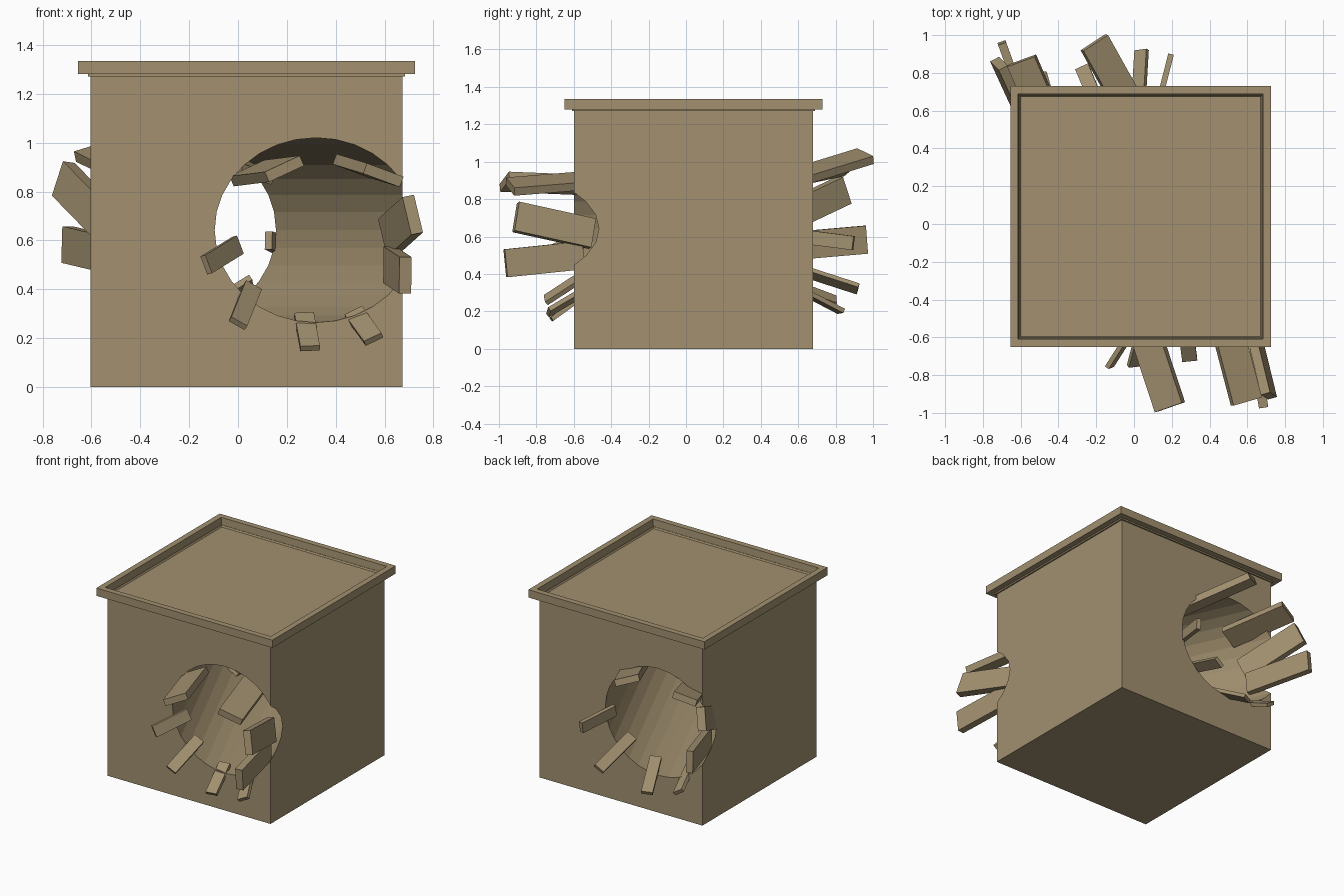
import bpy, bmesh, math
from mathutils import Vector, Matrix

if "Cube" in bpy.data.objects:
    bpy.data.objects.remove(bpy.data.objects["Cube"])

wood = bpy.data.materials.new("tan_wood")
wood.diffuse_color = (0.36, 0.28, 0.16, 1)
wood.use_nodes = True
wood.node_tree.nodes["Principled BSDF"].inputs["Base Color"].default_value = wood.diffuse_color


def make_object(name, bm):
    bmesh.ops.recalc_face_normals(bm, faces=bm.faces)
    mesh = bpy.data.meshes.new(name)
    bm.to_mesh(mesh)
    bm.free()
    mesh.materials.append(wood)
    ob = bpy.data.objects.new(name, mesh)
    bpy.context.collection.objects.link(ob)
    return ob


def plank(name, start, end, across, width, thick):
    """Board from start to end; across is the direction of its width."""
    a, b = Vector(start), Vector(end)
    d = (b - a).normalized()
    w = Vector(across)
    w = (w - d * w.dot(d)).normalized()
    t = d.cross(w)
    rot = Matrix((w, d, t)).transposed().to_4x4()
    size = Matrix.Diagonal((width, (b - a).length, thick, 1))
    bm = bmesh.new()
    bmesh.ops.create_cube(bm, size=1, matrix=Matrix.Translation((a + b) / 2) @ rot @ size)
    return make_object(name, bm)


# Crate with a stepped rim and sunken top: square rings (half width, height)
CX, CY = 0.035, 0.04
rings = [(0.639, 0), (0.639, 1.27), (0.649, 1.27), (0.649, 1.28), (0.69, 1.28),
         (0.69, 1.335), (0.649, 1.335), (0.649, 1.28), (0.639, 1.28), (0.639, 1.272)]
# keep the sunken floor just inside the lip so the shell stays closed
rings[-2:] = [(0.642, 1.285), (0.636, 1.275)]
rings[-3] = (0.645, 1.285)
bm = bmesh.new()
loops = [[bm.verts.new((CX + sx * h, CY + sy * h, z))
          for sx, sy in ((-1, -1), (1, -1), (1, 1), (-1, 1))] for h, z in rings]
for lo, hi in zip(loops, loops[1:]):
    for i in range(4):
        j = (i + 1) % 4
        bm.faces.new((lo[i], lo[j], hi[j], hi[i]))
bm.faces.new(loops[0][::-1])
bm.faces.new(loops[-1])
crate = make_object("crate", bm)

# Slanted round tunnel cut from front to back
axis = Vector((-0.58, 1.28, 0)).normalized()
side = Vector((axis.y, -axis.x, 0))
rot = Matrix((side, Vector((0, 0, 1)), -axis)).transposed().to_4x4()
if rot.determinant() < 0:
    rot = Matrix((side, Vector((0, 0, 1)), axis)).transposed().to_4x4()
bm = bmesh.new()
bmesh.ops.create_cone(bm, cap_ends=True, segments=32, radius1=0.378, radius2=0.378, depth=3,
                      matrix=Matrix.Translation((0.03, CY, 0.642)) @ rot)
cutter = make_object("tunnel_cutter", bm)
cutter.hide_render = True
mod = crate.modifiers.new("tunnel", 'BOOLEAN')
mod.operation = 'DIFFERENCE'
mod.solver = 'EXACT'
mod.object = cutter
bpy.context.view_layer.objects.active = crate
bpy.ops.object.modifier_apply(modifier="tunnel")
bpy.data.objects.remove(cutter)

# Broken boards around the front opening
front = [
    ((0.0, -0.55, 0.58), (-0.13, -0.755, 0.50), (0.02, 0, -0.075), 0.08, 0.025),
    ((0.06, -0.52, 0.41), (0.0, -0.75, 0.26), (0.06, 0, -0.04), 0.075, 0.025),
    ((0.27, -0.53, 0.295), (0.295, -0.72, 0.158), (0.08, 0.01, 0.005), 0.08, 0.025),
    ((0.475, -0.55, 0.305), (0.555, -0.735, 0.195), (0.065, 0.02, 0.04), 0.08, 0.025),
    ((0.62, -0.55, 0.50), (0.685, -0.965, 0.457), (0, 0, 1), 0.15, 0.05),
    ((0.615, -0.50, 0.615), (0.715, -0.91, 0.705), (0.03, 0, -0.155), 0.16, 0.05),
    ((0.47, -0.465, 0.905), (0.595, -0.94, 0.867), (0.148, 0.045, -0.055), 0.165, 0.045),
    ((0.045, -0.53, 0.875), (0.19, -0.97, 0.893), (0.153, 0.04, 0.07), 0.165, 0.045),
]
# Broken boards around the back opening
back = [
    ((0.08, 0.44, 0.87), (-0.21, 0.96, 1.03), (0.135, 0.075, -0.045), 0.16, 0.045),
    ((-0.42, 0.46, 0.88), (-0.595, 0.865, 0.965), (0.15, 0.07, 0.05), 0.16, 0.045),
    ((-0.54, 0.47, 0.67), (-0.715, 0.85, 0.85), (0.045, -0.045, 0.14), 0.155, 0.055),
    ((-0.54, 0.52, 0.545), (-0.70, 0.96, 0.583), (0, 0, 1), 0.15, 0.045),
    ((0.125, 0.62, 0.60), (0.195, 0.895, 0.565), (0, 0, 1), 0.075, 0.03),
    ((0.02, 0.58, 0.43), (0.04, 0.92, 0.32), (0.06, 0, 0.04), 0.075, 0.025),
    ((-0.17, 0.58, 0.33), (-0.275, 0.83, 0.20), (0.07, 0.02, 0.01), 0.075, 0.025),
    ((-0.43, 0.56, 0.345), (-0.50, 0.80, 0.255), (0.065, 0, -0.04), 0.075, 0.025),
]
for label, boards in (("front", front), ("back", back)):
    for i, board in enumerate(boards):
        plank(f"{label}_board_{i + 1}", *board)
